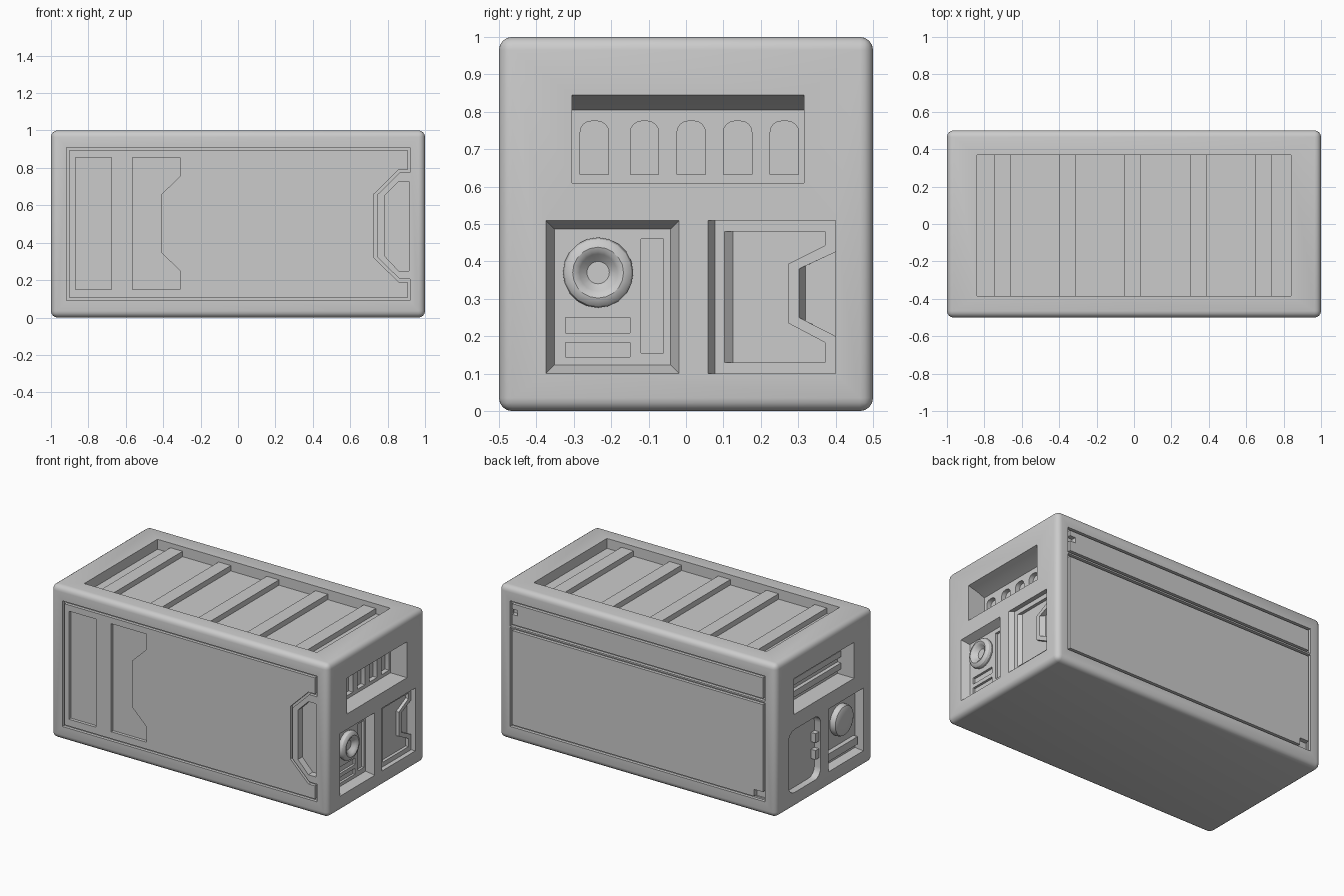
import bpy, bmesh, math
from mathutils import Vector, Matrix

if "Cube" in bpy.data.objects:
    bpy.data.objects.remove(bpy.data.objects["Cube"])

grey = bpy.data.materials.new("mid grey")
grey.diffuse_color = (0.6, 0.6, 0.6, 1)
grey.use_nodes = True
grey.node_tree.nodes["Principled BSDF"].inputs["Base Color"].default_value = grey.diffuse_color

# u, v along each face and d = depth below it
FACES = {
    "front": lambda u, v, d: (u, -0.5 + d, v),
    "back": lambda u, v, d: (u, 0.5 - d, v),
    "right": lambda u, v, d: (1 - d, u, v),
    "left": lambda u, v, d: (-1 + d, u, v),
    "top": lambda u, v, d: (u, v, 1 - d),
}


def finish(name, bm):
    bmesh.ops.recalc_face_normals(bm, faces=bm.faces[:])
    me = bpy.data.meshes.new(name)
    bm.to_mesh(me)
    bm.free()
    me.materials.append(grey)
    ob = bpy.data.objects.new(name, me)
    bpy.context.collection.objects.link(ob)
    return ob


def rect(u0, u1, v0, v1):
    return [(u0, v0), (u1, v0), (u1, v1), (u0, v1)]


def inset(pts, t):
    """Mitred inward offset of a counter-clockwise outline."""
    out = []
    for i, p in enumerate(pts):
        p = Vector(p)
        a = (p - Vector(pts[i - 1])).normalized()
        b = (Vector(pts[(i + 1) % len(pts)]) - p).normalized()
        na, nb = Vector((-a.y, a.x)), Vector((-b.y, b.x))
        out.append(tuple(p + (na + nb) * t / (1 + na.dot(nb))))
    return out


def arch(u0, u1, v0, v1, r, low=0.0):
    """Rectangle with rounded top corners (and bottom ones if low > 0)."""
    pts = []
    for cu, cv, rr, a0 in ((u0, v0, low, 180), (u1, v0, low, 270), (u1, v1, r, 0), (u0, v1, r, 90)):
        su, sv = (1 if cu == u0 else -1), (1 if cv == v0 else -1)
        for k in range(5 if rr else 1):
            a = math.radians(a0 + k * 22.5)
            pts.append((cu + su * rr + rr * math.cos(a), cv + sv * rr + rr * math.sin(a)))
    return pts


def loft(name, face, rings, closed=False):
    """Solid through (depth, outline) rings; closed makes a hollow frame."""
    bm = bmesh.new()
    loops = [[bm.verts.new(FACES[face](u, v, d)) for u, v in pts] for d, pts in rings]
    n = len(loops[0])
    for i in range(len(loops) if closed else len(loops) - 1):
        a, b = loops[i], loops[(i + 1) % len(loops)]
        for k in range(n):
            bm.faces.new((a[k], a[(k + 1) % n], b[(k + 1) % n], b[k]))
    if not closed:
        bm.faces.new(loops[0])
        bm.faces.new(loops[-1])
    return finish(name, bm)


def apply_cut(cutter):
    m = body.modifiers.new("cut", "BOOLEAN")
    m.operation, m.solver, m.object = "DIFFERENCE", "EXACT", cutter
    bpy.context.view_layer.objects.active = body
    bpy.ops.object.modifier_apply(modifier=m.name)
    bpy.data.objects.remove(cutter)


def pocket(face, pts, depth, floor=None, start=-0.002):
    apply_cut(loft("cutter", face, [(start, pts), (depth, floor or pts)]))


def groove(face, pts, width=0.015, depth=0.02):
    inner = inset(pts, width)
    apply_cut(loft("cutter", face, [(-0.01, pts), (depth, pts), (depth, inner), (-0.01, inner)], True))


def revolve(name, face, cu, cv, profile, n=20):
    """Round part from (radius, depth) rings."""
    rings = [(d, [(cu + r * math.cos(2 * math.pi * k / n), cv + r * math.sin(2 * math.pi * k / n))
                  for k in range(n)]) for r, d in profile]
    return loft(name, face, rings)


# body: rounded box
bm = bmesh.new()
bmesh.ops.create_cube(bm, size=1, matrix=Matrix.Translation((0, 0, 0.5)) @ Matrix.Diagonal((2, 1, 1, 1)))
bmesh.ops.bevel(bm, geom=bm.edges[:], offset=0.035, segments=4, profile=0.5, affect="EDGES")
body = finish("container_body", bm)

# roof recess with cross ribs
pocket("top", rect(-0.84, 0.84, -0.385, 0.37), 0.065)
for x in (-0.703, -0.355, -0.007, 0.345, 0.692):
    loft("roof_rib", "top", [(0.07, rect(x - 0.044, x + 0.044, -0.387, 0.372)),
                             (0.03, rect(x - 0.044, x + 0.044, -0.387, 0.372))])

# front: grooved door outline, handle pocket and two shallow panels
groove("front", [(-0.917, 0.09), (0.92, 0.09), (0.92, 0.205), (0.865, 0.205), (0.743, 0.325),
                 (0.743, 0.655), (0.865, 0.775), (0.92, 0.775), (0.92, 0.91), (-0.917, 0.91)])
pocket("front", [(0.783, 0.33), (0.858, 0.25), (0.913, 0.25), (0.913, 0.727), (0.858, 0.727), (0.783, 0.652)], 0.045)
pocket("front", rect(-0.87, -0.675, 0.15, 0.855), 0.02)
pocket("front", [(-0.565, 0.15), (-0.31, 0.15), (-0.31, 0.25), (-0.413, 0.35),
                 (-0.413, 0.655), (-0.31, 0.755), (-0.31, 0.855), (-0.565, 0.855)], 0.02)

# back: two grooved panels with small latch pockets
groove("back", rect(-0.92, 0.92, 0.09, 0.735))
groove("back", rect(-0.92, 0.92, 0.745, 0.91))
pocket("back", rect(0.865, 0.912, 0.825, 0.86), 0.03)
pocket("back", rect(-0.912, -0.84, 0.10, 0.15), 0.03)

# vent recess with a sloping hood on both ends
for face in ("right", "left"):
    apply_cut(loft("cutter", face, [(d, rect(-0.305, 0.315, 0.61, top)) for d, top in
                                    ((-0.002, 0.845), (0.03, 0.836), (0.07, 0.825), (0.12, 0.805))]))
for y in (-0.245, -0.111, 0.014, 0.138, 0.263):
    pocket("right", arch(y - 0.038, y + 0.038, 0.632, 0.775, 0.03), 0.15, start=0.1)
for z in (0.665, 0.745):
    loft("vent_slat", "left", [(0.125, rect(-0.305, 0.315, z - 0.02, z + 0.02)),
                               (0.095, rect(-0.305, 0.315, z - 0.02, z + 0.02))])

# right end: control panel
panel = rect(-0.375, -0.018, 0.10, 0.51)
pocket("right", panel, 0.05, inset(panel, 0.023))
for r in (rect(-0.12, -0.06, 0.155, 0.46), rect(-0.322, -0.15, 0.208, 0.25), rect(-0.322, -0.15, 0.145, 0.183)):
    pocket("right", r, 0.065, start=0.04)
revolve("round_port", "right", -0.235, 0.37,
        [(0.088, 0.055), (0.094, 0.035), (0.09, 0.022), (0.08, 0.013), (0.068, 0.01),
         (0.057, 0.014), (0.05, 0.022), (0.03, 0.04)])

# right end: hatch with sunken face and side grip
pocket("right", rect(0.057, 0.40, 0.10, 0.51), 0.03, rect(0.077, 0.40, 0.10, 0.51))
pocket("right", [(0.103, 0.13), (0.372, 0.13), (0.372, 0.183), (0.273, 0.235), (0.273, 0.393),
                 (0.372, 0.443), (0.372, 0.48), (0.103, 0.48)], 0.05,
       [(0.125, 0.13), (0.372, 0.13), (0.372, 0.183), (0.273, 0.235), (0.273, 0.393),
        (0.372, 0.443), (0.372, 0.48), (0.125, 0.48)], start=0.0295)
pocket("right", [(0.302, 0.25), (0.40, 0.20), (0.40, 0.425), (0.302, 0.38)], 0.06,
       [(0.32, 0.241), (0.40, 0.20), (0.40, 0.425), (0.32, 0.388)], start=0.0295)

# left end: rounded hatch with hinges
pocket("left", arch(0.04, 0.37, 0.10, 0.51, 0.06, 0.06), 0.045)
for z in (0.25, 0.36):
    loft("hatch_hinge", "left", [(0.05, rect(0.035, 0.075, z - 0.03, z + 0.03)),
                                 (0.012, rect(0.035, 0.075, z - 0.03, z + 0.03))])

# left end: panel with domed knob and bar
panel = rect(-0.40, -0.04, 0.10, 0.51)
pocket("left", panel, 0.05, inset(panel, 0.015))
revolve("domed_knob", "left", -0.225, 0.36,
        [(0.1, 0.055), (0.1, 0.025), (0.094, 0.014), (0.08, 0.008), (0.04, 0.004)])
loft("knob_panel_bar", "left", [(0.055, rect(-0.37, -0.07, 0.15, 0.20)), (0.02, rect(-0.37, -0.07, 0.15, 0.20))])

# smooth rounded edges, keep panel edges crisp
for ob in bpy.data.objects:
    ob.select_set(True)
bpy.context.view_layer.objects.active = body
bpy.ops.object.shade_smooth_by_angle(angle=math.radians(30))
